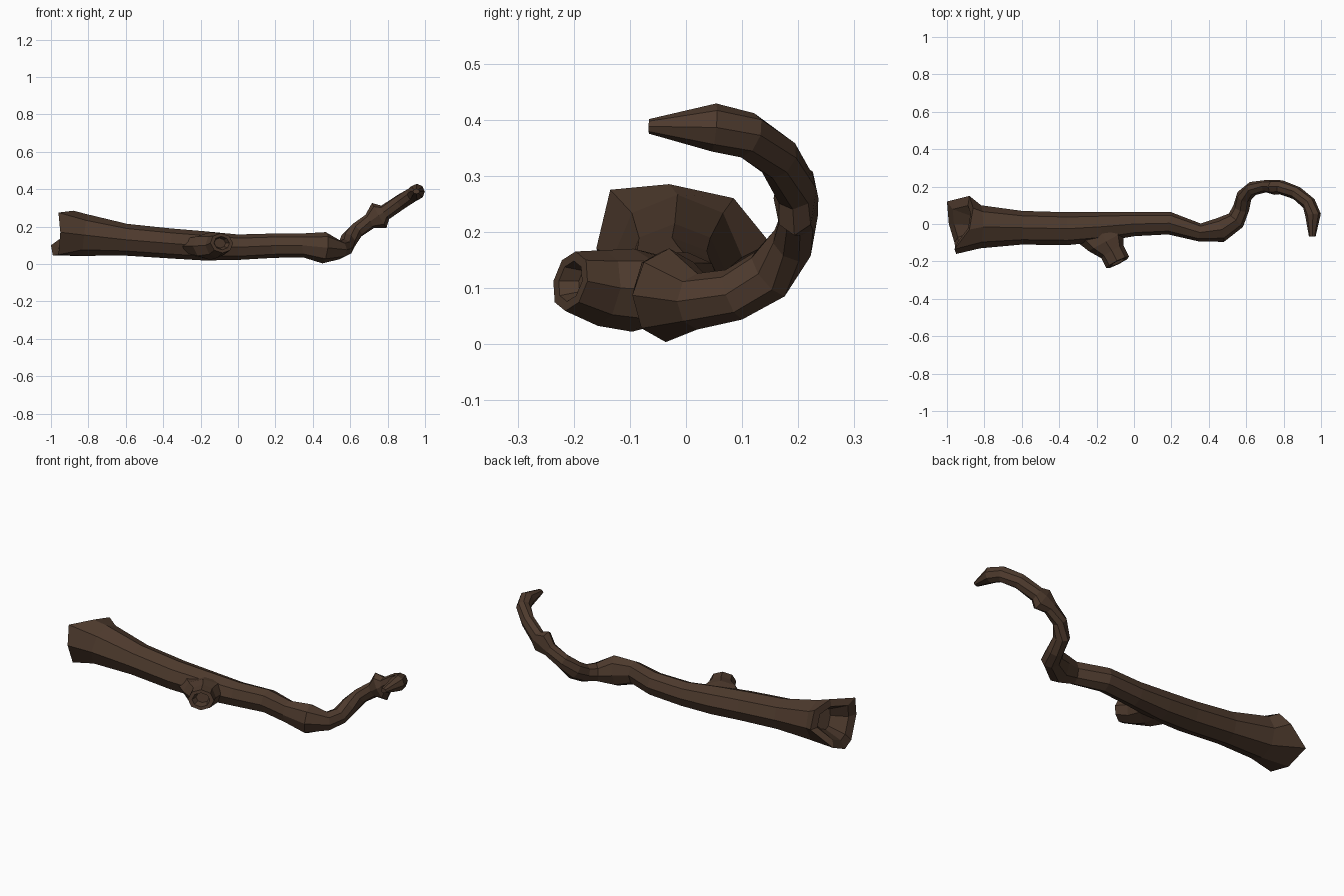
import bpy, bmesh, math
from mathutils import Vector

if "Cube" in bpy.data.objects:
    bpy.data.objects.remove(bpy.data.objects["Cube"])

bark = bpy.data.materials.new("dark_bark_brown")
bark.diffuse_color = (0.075, 0.042, 0.026, 1)
bark.use_nodes = True
bark.node_tree.nodes["Principled BSDF"].inputs["Base Color"].default_value = bark.diffuse_color

SIDES = 8


def rings_along(path):
    """Rings of (x, y, z, side radius, up radius) set square to the path."""
    pts = [Vector(p[:3]) for p in path]
    rings = []
    for i, p in enumerate(path):
        t = (pts[min(i + 1, len(pts) - 1)] - pts[max(i - 1, 0)]).normalized()
        u = Vector((0, 0, 1)).cross(t).normalized()
        v = t.cross(u)
        rings.append([pts[i] + u * p[3] * math.cos(a) + v * p[4] * math.sin(a)
                      for a in (2 * math.pi * k / SIDES for k in range(SIDES))])
    return rings


def inset_ring(ring, scale, shift):
    c = sum(ring, Vector()) / len(ring)
    return [c + (p - c) * scale + Vector(shift) for p in ring]


def loft(name, rings):
    bm = bmesh.new()
    vs = [[bm.verts.new(p) for p in r] for r in rings]
    for a, b in zip(vs, vs[1:]):
        for k in range(SIDES):
            j = (k + 1) % SIDES
            bm.faces.new((a[k], a[j], b[j], b[k]))
    bm.faces.new(vs[0])
    bm.faces.new(vs[-1])
    bmesh.ops.recalc_face_normals(bm, faces=bm.faces)
    me = bpy.data.meshes.new(name)
    bm.to_mesh(me)
    bm.free()
    me.materials.append(bark)
    ob = bpy.data.objects.new(name, me)
    bpy.context.collection.objects.link(ob)
    return ob


# Slanted, hollow broken end of the trunk
rim = [Vector(p) for p in (
    (-.88, .15, .18), (-.86, .085, .26), (-.88, -.03, .285), (-.96, -.135, .275),
    (-.95, -.16, .17), (-.96, -.10, .05), (-.99, 0, .045), (-1, .12, .10))]
hollow = [inset_ring(rim, .4, (.09, 0, 0)), inset_ring(rim, .68, (.01, 0, 0))]

# Trunk, elbow and hooked twig in one run
trunk = rings_along([
    (-.82, -.015, .155, .115, .112),
    (-.60, -.020, .130, .090, .085),
    (-.36, -.025, .110, .088, .080),
    (-.18, -.015, .097, .080, .078),
    (.00, .000, .090, .065, .068),
    (.19, .004, .098, .060, .065),
    (.35, -.045, .100, .048, .064),
    (.46, -.033, .087, .066, .084),
    (.545, .020, .076, .052, .050),
    (.573, .085, .088, .044, .047),
    (.590, .150, .125, .042, .050),
    (.635, .190, .180, .038, .042),
    (.705, .202, .228, .033, .042),
    (.755, .196, .260, .040, .077),   # swollen knot
    (.787, .196, .276, .038, .042),
    (.870, .165, .332, .036, .042),
    (.935, .110, .372, .038, .042),
    (.957, .050, .386, .042, .043),
    (.953, -.066, .388, .018, .013)])
loft("branch", hollow + [rim] + trunk)

# Snapped side stub with a hollow tip
stub = rings_along([
    (-.185, -.020, .097, .150, .055),
    (-.150, -.095, .096, .105, .074),
    (-.115, -.150, .100, .068, .068),
    (-.087, -.206, .112, .068, .054)])
loft("side_stub", stub + [inset_ring(stub[-1], .68, (0, 0, 0)),
                          inset_ring(stub[-1], .5, (-.01, .03, 0))])
